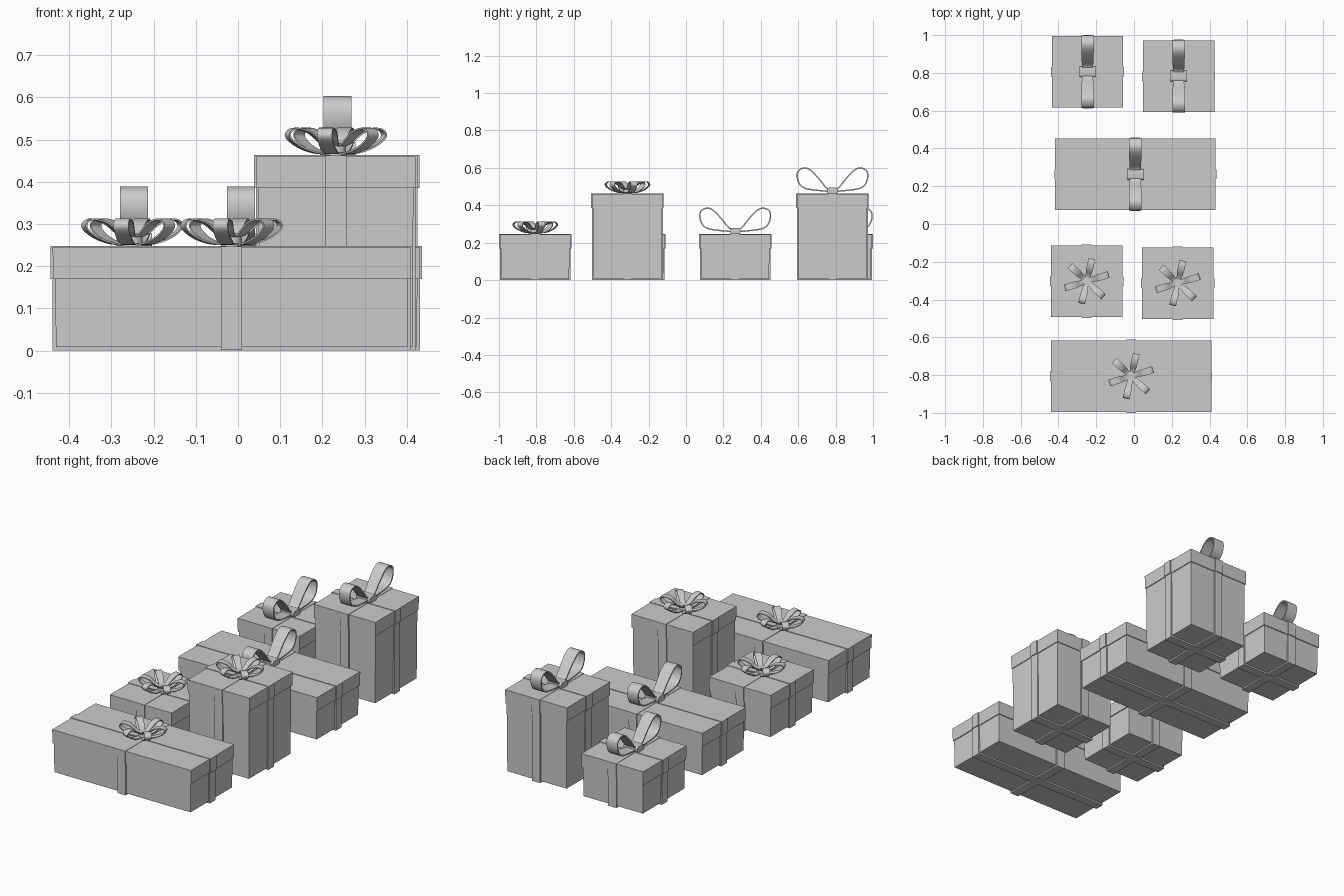
import bpy, bmesh, math
from mathutils import Vector, Matrix

if "Cube" in bpy.data.objects:
    bpy.data.objects.remove(bpy.data.objects["Cube"])


def finish(name, bm, loc, smooth=False):
    bmesh.ops.recalc_face_normals(bm, faces=bm.faces)
    me = bpy.data.meshes.new(name)
    bm.to_mesh(me)
    bm.free()
    ob = bpy.data.objects.new(name, me)
    bpy.context.collection.objects.link(ob)
    ob.location = loc
    if smooth:
        bpy.ops.object.select_all(action='DESELECT')
        ob.select_set(True)
        bpy.context.view_layer.objects.active = ob
        bpy.ops.object.shade_smooth_by_angle(angle=math.radians(40))
    return ob


def add_block(bm, hx, hy, z0, z1, inset=0.0):
    """Box centred on the axis, its bottom drawn in by inset."""
    vs = bmesh.ops.create_cube(bm, size=2)['verts']
    for v in vs:
        low = v.co.z < 0
        d = inset if low else 0
        v.co = Vector((v.co.x * (hx - d), v.co.y * (hy - d), z0 if low else z1))


def smooth_path(pts, steps=5):
    """Catmull-Rom samples through 2D points."""
    p = [Vector(q) for q in pts]
    p = [2 * p[0] - p[1]] + p + [2 * p[-1] - p[-2]]
    out = []
    for i in range(1, len(p) - 2):
        a, b, c, d = p[i - 1:i + 3]
        for k in range(steps):
            t = k / steps
            out.append(0.5 * (2 * b + (c - a) * t + (2 * a - 5 * b + 4 * c - d) * t * t
                              + (3 * b - a - 3 * c + d) * t ** 3))
    return out + [p[-2]]


def add_band(bm, pts, angle, w_in, w_out, thick):
    """Flat band following an (r, z) path, turned about z."""
    path = smooth_path(pts)
    reach = max(p.x for p in path)
    rot = Matrix.Rotation(angle, 3, 'Z')
    rings = []
    for i, p in enumerate(path):
        t = (path[min(i + 1, len(path) - 1)] - path[max(i - 1, 0)]).normalized()
        n = Vector((-t.y, t.x)) * thick / 2
        w = (w_in + (w_out - w_in) * min(1, 1.8 * p.x / reach)) / 2
        rings.append([bm.verts.new(rot @ Vector((q.x, s, q.y)))
                      for q, s in ((p + n, -w), (p + n, w), (p - n, w), (p - n, -w))])
    for a, b in zip(rings, rings[1:]):
        for k in range(4):
            bm.faces.new((a[k], a[(k + 1) % 4], b[(k + 1) % 4], b[k]))
    bm.faces.new(rings[0])
    bm.faces.new(rings[-1])


ROSETTE = [(0.005, 0.006), (0.05, 0.008), (0.09, 0.022), (0.117, 0.043), (0.116, 0.058),
           (0.098, 0.065), (0.065, 0.056), (0.035, 0.032), (0.008, 0.020)]
BIG_LOOP = [(0.005, 0.012), (0.08, 0.019), (0.14, 0.028), (0.172, 0.047), (0.188, 0.085),
            (0.183, 0.122), (0.15, 0.139), (0.115, 0.125), (0.07, 0.078), (0.035, 0.035),
            (0.005, 0.022)]


def rosette_bow(name, loc):
    bm = bmesh.new()
    for k in range(6):
        add_band(bm, ROSETTE, math.radians(17 + 60 * k), 0.020, 0.036, 0.004)
    finish(name + "_bow_loops", bm, loc, True)
    # round knot
    bm = bmesh.new()
    bmesh.ops.create_cone(bm, cap_ends=True, segments=24, radius1=0.025, radius2=0.023,
                          depth=0.03, matrix=Matrix.Translation((0, 0, 0.016)))
    finish(name + "_bow_knot", bm, loc, True)


def two_loop_bow(name, loc):
    bm = bmesh.new()
    for a in (90, -90):
        add_band(bm, BIG_LOOP, math.radians(a), 0.056, 0.066, 0.007)
    finish(name + "_bow_loops", bm, loc, True)
    # wrapped knot with rounded edges
    bm = bmesh.new()
    add_block(bm, 0.042, 0.029, 0.001, 0.033)
    bmesh.ops.bevel(bm, geom=[e for e in bm.edges if abs((e.verts[0].co - e.verts[1].co).x) > 0.05],
                    offset=0.011, segments=4, profile=0.5, affect='EDGES')
    finish(name + "_bow_knot", bm, loc, True)


def gift(name, x, y, hx, h, bow):
    hy, lid_z, loc = 0.189, h - 0.075, (x, y, 0)
    # body
    bm = bmesh.new()
    add_block(bm, hx - 0.005, hy - 0.005, 0.009, h - 0.01, 0.003)
    finish(name + "_body", bm, loc)
    # lid
    bm = bmesh.new()
    add_block(bm, hx, hy, lid_z, h, 0.001)
    finish(name + "_lid", bm, loc)
    # crossed ribbons around body and lid
    bm = bmesh.new()
    w, o = 0.025, 0.005
    add_block(bm, w, hy, 0.001, lid_z + 0.01)
    add_block(bm, hx, w, 0.0, lid_z + 0.01)
    add_block(bm, w, hy + o, lid_z, h + 0.002)
    add_block(bm, hx + o, w, lid_z, h + 0.003)
    finish(name + "_ribbon", bm, loc)
    bow(name, (x, y, h + 0.001))


SMALL, LONG = 0.189, 0.424
LOW, TALL = 0.245, 0.46
gift("front_long_gift", -0.015, -0.806, LONG, LOW, rosette_bow)
gift("front_small_gift", -0.25, -0.303, SMALL, LOW, rosette_bow)
gift("front_tall_gift", 0.232, -0.313, SMALL, TALL, rosette_bow)
gift("back_long_gift", 0.007, 0.263, LONG, LOW, two_loop_bow)
gift("back_small_gift", -0.246, 0.806, SMALL, LOW, two_loop_bow)
gift("back_tall_gift", 0.236, 0.783, SMALL, TALL, two_loop_bow)
